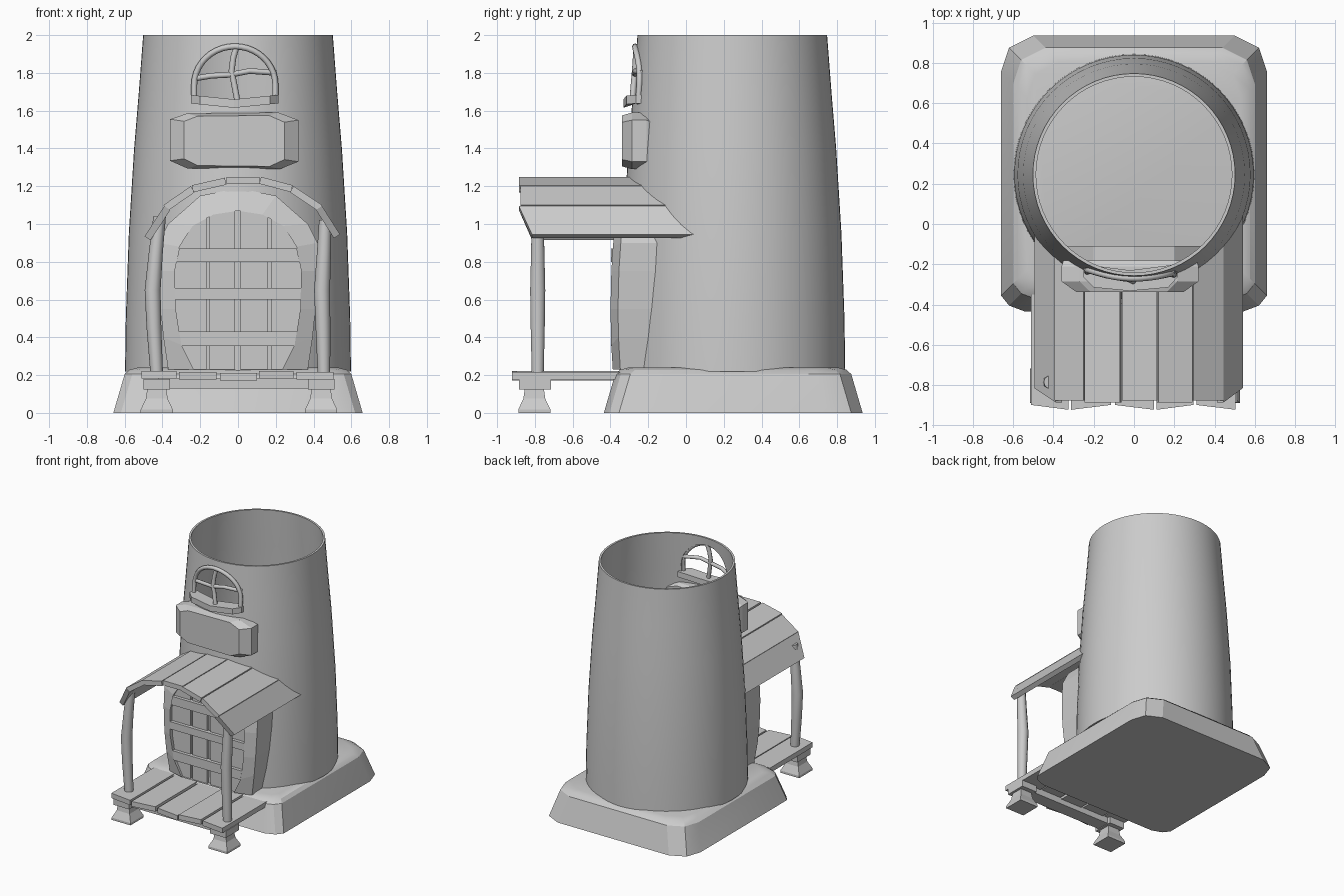
import bpy, bmesh, math
from mathutils import Vector

cube = bpy.data.objects.get("Cube")
if cube:
    bpy.data.objects.remove(cube, do_unlink=True)

GREY = 0.6
mat = bpy.data.materials.new("plain_grey")
mat.use_nodes = True
mat.diffuse_color = (GREY, GREY, GREY, 1)
mat.node_tree.nodes["Principled BSDF"].inputs["Base Color"].default_value = (GREY, GREY, GREY, 1)

TOWER_Y = 0.245


def finish(name, bm, smooth=None):
    bmesh.ops.recalc_face_normals(bm, faces=bm.faces)
    mesh = bpy.data.meshes.new(name)
    bm.to_mesh(mesh)
    bm.free()
    mesh.materials.append(mat)
    ob = bpy.data.objects.new(name, mesh)
    bpy.context.collection.objects.link(ob)
    bpy.ops.object.select_all(action='DESELECT')
    ob.select_set(True)
    bpy.context.view_layer.objects.active = ob
    if smooth:
        bpy.ops.object.shade_smooth_by_angle(angle=math.radians(smooth))
    return ob


def loft(name, rings, smooth=None, closed=False, cuts=()):
    """Skin equal-length rings; cap the ends, or join last to first."""
    bm = bmesh.new()
    loops = [[bm.verts.new(p) for p in ring] for ring in rings]
    pairs = list(zip(loops, loops[1:]))
    if closed:
        pairs.append((loops[-1], loops[0]))
    else:
        bm.faces.new(loops[0])
        bm.faces.new(loops[-1])
    n = len(loops[0])
    for a, b in pairs:
        for i in range(n):
            j = (i + 1) % n
            bm.faces.new((a[i], a[j], b[j], b[i]))
    # optional slicing between two planes
    for axis, lo, hi in cuts:
        for at, side in ((lo, -1), (hi, 1)):
            normal = Vector((0, 0, 0))
            normal[axis] = side
            bmesh.ops.bisect_plane(bm, geom=bm.verts[:] + bm.edges[:] + bm.faces[:], dist=1e-5,
                                   plane_co=normal * at * side, plane_no=normal, clear_outer=True)
            bmesh.ops.holes_fill(bm, edges=[e for e in bm.edges if e.is_boundary])
    return finish(name, bm, smooth)


def box(name, x0, x1, y0, y1, z0, z1):
    return loft(name, [[(x0, y0, z), (x1, y0, z), (x1, y1, z), (x0, y1, z)] for z in (z0, z1)])


def at_y(outline, y):
    return [(x, y, z) for x, z in outline]


def circle(r, z, n=64):
    return [(r * math.cos(math.tau * i / n), TOWER_Y + r * math.sin(math.tau * i / n), z)
            for i in range(n)]


def tube(name, points, radii, sides=8, closed=False):
    """Round bar along a path."""
    rings = []
    pts = [Vector(p) for p in points]
    for i, p in enumerate(pts):
        t = (pts[min(i + 1, len(pts) - 1)] - pts[max(i - 1, 0)]).normalized()
        u = t.cross(Vector((0, 1, 0))).normalized()
        v = t.cross(u)
        rings.append([p + radii[i] * (u * math.cos(a) + v * math.sin(a))
                      for a in (math.tau * k / sides for k in range(sides))])
    return loft(name, rings, 50)


def mirror_outline(half):
    """Half outline from bottom to the crown, mirrored across x."""
    return half + [(-x, z) for x, z in reversed(half[:-1])]


def wall_y(x, r):
    return TOWER_Y - math.sqrt(r * r - x * x)


# Stone base with cut corners
def base_ring(inset, z):
    x, back, front = 0.66 - inset, 0.935 - inset, -0.435 + inset
    half = [(x - 0.12, front), (x - 0.04, front + 0.03), (x, front + 0.08),
            (x, back - 0.18), (x - 0.04, back - 0.06), (x - 0.16, back)]
    return [(a, b, z) for a, b in half] + [(-a, b, z) for a, b in reversed(half)]


loft("stone_base", [base_ring(0, 0), base_ring(0.06, 0.205), base_ring(0.085, 0.228),
                    base_ring(0.13, 0.24)], 25)

# Hollow tapering tower, open at the top
profile = [(0.598, 0.22), (0.594, 0.5), (0.578, 0.95), (0.55, 1.4), (0.525, 1.7), (0.502, 2.0)]
WALL = 0.016
tower = loft("tower", [circle(r, z) for r, z in profile]
             + [circle(r - WALL, z) for r, z in reversed(profile)], 35, closed=True)

# Arched window opening
CX, CZ = -0.017, 1.735
arch = [(CX + 0.215 * math.cos(a), CZ + 0.205 * math.sin(a))
        for a in (math.pi * i / 20 for i in range(21))]
arch = [(arch[0][0], 1.66)] + arch + [(arch[-1][0], 1.66)]
cutter = loft("window_cutter", [at_y(arch, -0.6), at_y(arch, 0.0)])
cutter.hide_render = True
cut = tower.modifiers.new("opening", 'BOOLEAN')
cut.operation = 'DIFFERENCE'
cut.solver = 'EXACT'
cut.object = cutter
bpy.context.view_layer.objects.active = tower
bpy.ops.object.modifier_apply(modifier="opening")
bpy.data.objects.remove(cutter, do_unlink=True)


# Window trim, bars and sill
def on_wall(x, z, out=0.0):
    return (x, wall_y(x, 0.525 - (z - 1.7) * 0.077) - out, z)


tube("window_arch", [on_wall(x, z, 0.008) for x, z in arch], [0.016] * len(arch))
tube("window_upright", [on_wall(x, z) for x, z in
     ((-0.005, 1.66), (-0.02, 1.74), (-0.034, 1.81), (-0.025, 1.88), (-0.008, 1.94))], [0.016] * 5)
tube("window_crossbar", [on_wall(x, z) for x, z in
     ((-0.23, 1.77), (-0.14, 1.785), (-0.04, 1.79), (0.06, 1.81), (0.2, 1.80))], [0.015] * 5)
sill = [(-0.25, -0.2), (-0.25, -0.265), (-0.2, -0.315), (-0.02, -0.332), (0.17, -0.315),
        (0.215, -0.265), (0.215, -0.2), (-0.02, -0.23)]
loft("window_sill", [[(x, y, z + 0.1 * abs(x + 0.02)) for x, y in sill] for z in (1.615, 1.66)])

# Blank hanging sign board
sign = [(-0.36, 1.335), (-0.27, 1.295), (0.22, 1.29), (0.32, 1.33),
        (0.32, 1.55), (0.215, 1.59), (-0.27, 1.585), (-0.36, 1.555)]


def sign_ring(y, sx, sz):
    return [(-0.02 + (x + 0.02) * sx, y, 1.44 + (z - 1.44) * sz) for x, z in sign]


loft("sign_board", [sign_ring(-0.18, 0.97, 0.9), sign_ring(-0.21, 1, 1),
                    sign_ring(-0.285, 1, 1), sign_ring(-0.338, 0.78, 0.9)])

# Door surround: outer shell stepping into the door recess
door = mirror_outline([(0.235, 0.23), (0.3, 0.36), (0.33, 0.55), (0.335, 0.75),
                       (0.31, 0.88), (0.24, 0.99), (0.13, 1.05), (0, 1.07)])
outer = mirror_outline([(0.37, 0.23), (0.395, 0.4), (0.41, 0.55), (0.42, 0.75),
                        (0.42, 0.9), (0.37, 1.0), (0.2, 1.15), (0, 1.19)])


def bulge(outline, y):
    return [(x, y + 0.12 * (z - 0.55) ** 2, z) for x, z in outline]


loft("door_surround", [at_y(outer, -0.11), bulge(outer, -0.36),
                       bulge(door, -0.40), at_y(door, -0.35)])

# Door planks and crossing bands, sliced from the door outline
for lo, hi in ((-0.34, -0.167), (-0.15, -0.017), (0.013, 0.16), (0.175, 0.34)):
    loft("door_plank", [at_y(door, -0.345), at_y(door, -0.372)], cuts=[(0, lo, hi)])
for lo, hi in ((0.355, 0.43), (0.6, 0.66), (0.8, 0.87)):
    loft("door_band", [at_y(door, -0.36), at_y(door, -0.398)], cuts=[(2, lo, hi)])

# Porch roof: arched run of planks trimmed to the tower
ridge = [((-0.495, 0.935), (-0.39, 1.095)), ((-0.395, 1.10), (-0.25, 1.20)),
         ((-0.245, 1.205), (-0.07, 1.245)), ((-0.06, 1.25), (0.115, 1.25)),
         ((0.122, 1.25), (0.29, 1.205)), ((0.295, 1.20), (0.445, 1.10)),
         ((0.445, 1.095), (0.54, 0.945))]
for i, (a, b) in enumerate(ridge):
    a, b = Vector(a), Vector(b)
    d = (b - a).normalized()
    down = Vector((d.y, -d.x)) * 0.038
    section = [a, b, b + down, a + down]
    front, back = [], []
    for p, edge in zip(section, (a, b, b, a)):
        fy = -0.815 if edge.y < 1.0 else -0.885 + 0.008 * (i % 2)
        front.append((p.x, fy, p.y))
        back.append((p.x, wall_y(edge.x, 0.58) + 0.06, p.y))
    loft("roof_plank", [front, back])

# Porch floor planks with uneven ends
for i, (x0, x1) in enumerate(((-0.51, -0.325), (-0.312, -0.115), (-0.095, 0.1),
                              (0.112, 0.295), (0.31, 0.505))):
    drop = 0.005 * (i % 3)
    skew = 0.012 if i % 2 else -0.012
    plan = [(x0, -0.91 - skew), (x1, -0.91 + skew), (x1, -0.35), (x0, -0.35)]
    loft("floor_plank", [[(x, y, z - drop) for x, y in plan] for z in (0.182, 0.222)])
box("floor_beam", -0.42, 0.42, -0.85, -0.74, 0.13, 0.183)

# Flared feet and slightly bent posts
for side, x in (("right", -0.43), ("left", 0.44)):
    rings = []
    for w, z in ((0.085, 0), (0.085, 0.018), (0.058, 0.075), (0.05, 0.13)):
        rings.append([(x + sx * w, -0.803 + sy * w, z)
                      for sx, sy in ((-1, -1), (1, -1), (1, 1), (-1, 1))])
    loft(side + "_foot", rings)
    box(side + "_foot_cap", x - 0.07, x + 0.07, -0.885, -0.715, 0.125, 0.18)
for side, path in (("right", ((-0.43, 0.2), (-0.445, 0.45), (-0.452, 0.65), (-0.435, 0.85), (-0.415, 1.04))),
                   ("left", ((0.455, 0.2), (0.45, 0.45), (0.445, 0.65), (0.455, 0.85), (0.462, 1.02)))):
    tube(side + "_post", [(x, -0.785, z) for x, z in path],
         [0.033, 0.039, 0.042, 0.037, 0.033], 10)
